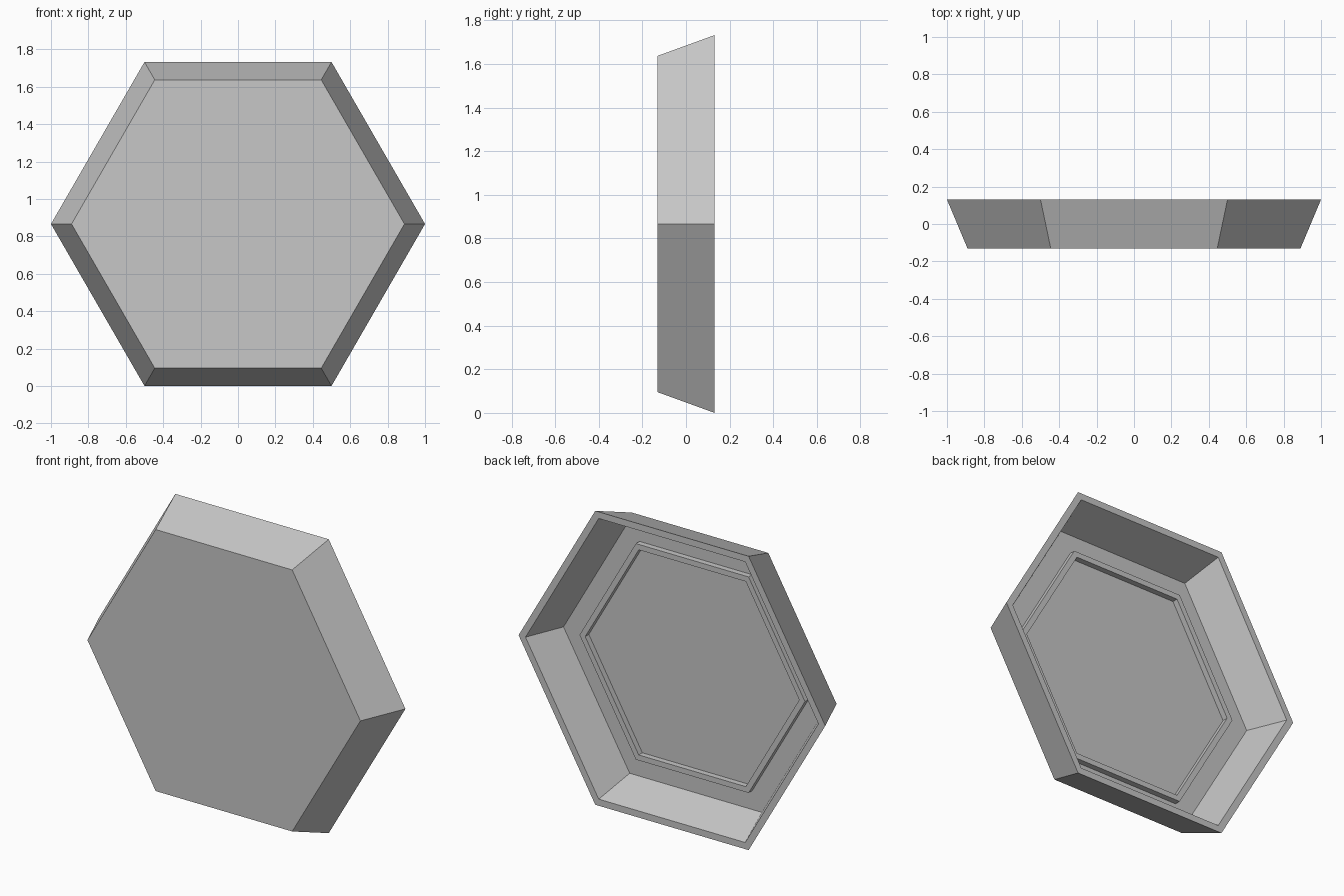
import bpy, bmesh
from math import cos, sin, pi, sqrt

cube = bpy.data.objects.get("Cube")
if cube:
    bpy.data.objects.remove(cube, do_unlink=True)

SIDES = 6
CENTRE_Z = sqrt(3) / 2
FLOOR_Y = -0.092

grey = bpy.data.materials.new("plain_grey")
grey.use_nodes = True
colour = (0.57, 0.57, 0.57, 1)
grey.diffuse_color = colour
grey.node_tree.nodes["Principled BSDF"].inputs["Base Color"].default_value = colour


def hex_loft(name, profile, closed=False):
    """Join hexagons given as (corner radius, y); cap both ends unless closed."""
    bm = bmesh.new()
    rings = []
    for radius, y in profile:
        angles = [2 * pi * i / SIDES for i in range(SIDES)]
        rings.append([bm.verts.new((radius * cos(a), y, CENTRE_Z + radius * sin(a)))
                      for a in angles])
    pairs = list(zip(rings, rings[1:]))
    if closed:
        pairs.append((rings[-1], rings[0]))
    else:
        bm.faces.new(rings[0])
        bm.faces.new(rings[-1])
    for a, b in pairs:
        for i in range(SIDES):
            j = (i + 1) % SIDES
            bm.faces.new((a[i], a[j], b[j], b[i]))
    bmesh.ops.recalc_face_normals(bm, faces=bm.faces)
    mesh = bpy.data.meshes.new(name)
    bm.to_mesh(mesh)
    bm.free()
    mesh.materials.append(grey)
    obj = bpy.data.objects.new(name, mesh)
    bpy.context.collection.objects.link(obj)
    return obj


# Flared tray: front plate, outer walls, back rim, inner walls, recessed floor
hex_loft("tray_shell", [(0.89, -0.131), (1.0, 0.131), (0.955, 0.131), (0.863, FLOOR_Y)])

# Thin raised ring standing on the recessed floor
hex_loft("raised_ring", [(0.735, FLOOR_Y - 0.01), (0.735, -0.058),
                         (0.698, -0.058), (0.698, FLOOR_Y - 0.01)], closed=True)
